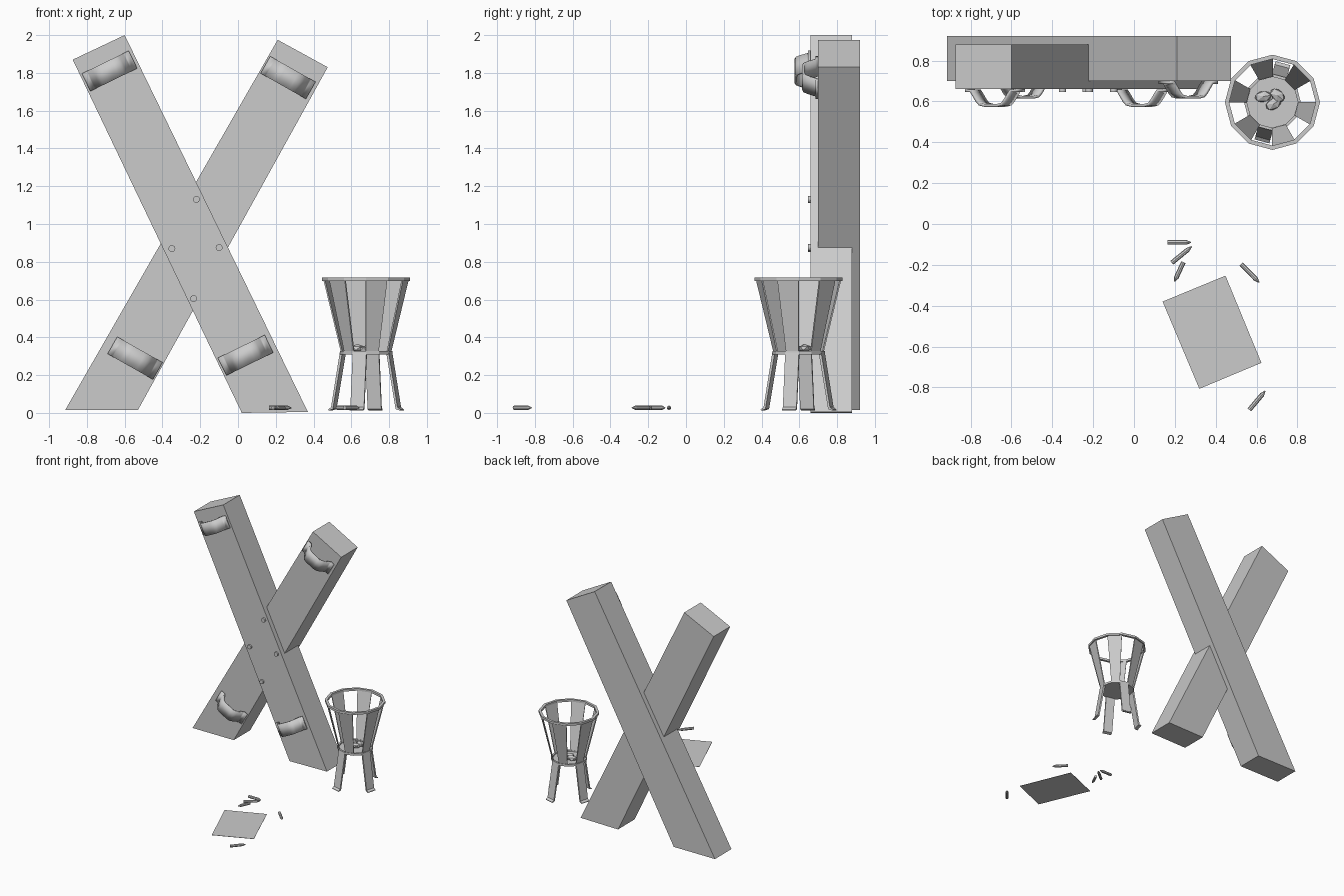
import bpy, bmesh, math
from math import sin, cos, pi, radians
from mathutils import Vector, Matrix

if "Cube" in bpy.data.objects:
    bpy.data.objects.remove(bpy.data.objects["Cube"])

grey = bpy.data.materials.new("plain_grey")
grey.use_nodes = True
grey.diffuse_color = (0.6, 0.6, 0.6, 1)
grey.node_tree.nodes["Principled BSDF"].inputs["Base Color"].default_value = (0.6, 0.6, 0.6, 1)


def finish(name, bm, smooth=False):
    """Turn a bmesh into a named object."""
    bmesh.ops.recalc_face_normals(bm, faces=bm.faces)
    mesh = bpy.data.meshes.new(name)
    bm.to_mesh(mesh)
    bm.free()
    mesh.materials.append(grey)
    ob = bpy.data.objects.new(name, mesh)
    bpy.context.collection.objects.link(ob)
    if smooth:
        bpy.ops.object.select_all(action='DESELECT')
        ob.select_set(True)
        bpy.context.view_layer.objects.active = ob
        bpy.ops.object.shade_smooth_by_angle(angle=radians(40))
    return ob


def prism(bm, points, offset):
    """Extrude a planar polygon by an offset vector."""
    face = bm.faces.new([bm.verts.new(p) for p in points])
    new = bmesh.ops.extrude_face_region(bm, geom=[face], use_keep_orig=True)["geom"]
    bmesh.ops.translate(bm, vec=offset, verts=[v for v in new if isinstance(v, bmesh.types.BMVert)])


# Crossed beams, cut level at the floor
def beam(name, corners, front, back):
    bm = bmesh.new()
    prism(bm, [(x, front, z) for x, z in corners], Vector((0, back - front, 0)))
    finish(name, bm)


beam("front_beam", [(-0.875, 1.87), (-0.60, 2.0), (0.37, 0.005), (0.02, 0)], 0.66, 0.88)
beam("back_beam", [(0.21, 1.975), (0.475, 1.83), (-0.53, 0.015), (-0.915, 0.015)], 0.70, 0.92)

# Bolts where the beams cross
for i, (x, z) in enumerate([(-0.22, 1.13), (-0.35, 0.87), (-0.10, 0.875), (-0.235, 0.605)]):
    bm = bmesh.new()
    bmesh.ops.create_cone(bm, cap_ends=True, segments=16, radius1=0.018, radius2=0.018, depth=0.06,
                          matrix=Matrix.Translation((x, 0.677, z)) @ Matrix.Rotation(pi / 2, 4, 'X'))
    finish(f"bolt_{i + 1}", bm, True)


# Bent straps: flat tabs with a rounded loop standing off the beam
def strap(name, x, y, z, tilt):
    half = [(0.138, 0), (0.108, 0), (0.10, 0.012), (0.075, 0.05), (0.06, 0.066), (0.035, 0.072)]
    path = [(-u, h) for u, h in half] + [(0, 0.072)] + [(u, h) for u, h in reversed(half)]
    bm = bmesh.new()
    rows = [[bm.verts.new((u, -h, w)) for w in (-0.052, 0.052)] for u, h in path]
    for a, b in zip(rows, rows[1:]):
        bm.faces.new((a[0], b[0], b[1], a[1]))
    bmesh.ops.recalc_face_normals(bm, faces=bm.faces)
    ob = finish(name, bm, True)
    ob.matrix_world = Matrix.Translation((x, y, z)) @ Matrix.Rotation(-radians(tilt), 4, 'Y')
    thick = ob.modifiers.new("thickness", 'SOLIDIFY')
    thick.thickness = 0.014
    thick.offset = 0


strap("upper_right_strap", -0.68, 0.653, 1.81, 26)
strap("lower_left_strap", 0.04, 0.653, 0.305, 26)
strap("upper_left_strap", 0.265, 0.693, 1.775, -29.5)
strap("lower_right_strap", -0.545, 0.693, 0.29, -29.5)

# Fire basket: twelve-sided rings, alternate slats, four legs
CENTRE = Vector((0.678, 0.596, 0))
STEP = pi / 6


def ring_point(r, angle, z):
    return CENTRE + Vector((r * cos(angle), r * sin(angle), z))


def ring(name, outer, inner, low, high):
    bm = bmesh.new()
    rings = [[bm.verts.new(ring_point(r, k * STEP, z)) for k in range(12)]
             for r, z in ((outer, low), (outer, high), (inner, high), (inner, low))]
    for a, b in zip(rings, rings[1:] + rings[:1]):
        for k in range(12):
            n = (k + 1) % 12
            bm.faces.new((a[k], a[n], b[n], b[k]))
    finish(name, bm)


ring("basket_rim", 0.233, 0.212, 0.698, 0.716)
ring("basket_lower_ring", 0.139, 0.125, 0.31, 0.328)

bm = bmesh.new()
prism(bm, [ring_point(0.13, k * STEP, 0.31) for k in range(12)], Vector((0, 0, 0.008)))
finish("basket_floor", bm)

for i in range(6):
    a = (2 * i + 1) * STEP
    bm = bmesh.new()
    quad = [ring_point(0.133, a, 0.32), ring_point(0.133, a + STEP, 0.32),
            ring_point(0.226, a + STEP, 0.705), ring_point(0.226, a, 0.705)]
    mid = a + STEP / 2
    prism(bm, quad, Vector((-cos(mid), -sin(mid), 0)) * 0.008)
    finish(f"basket_slat_{i + 1}", bm)

for i in range(4):
    mid = radians(75 + 90 * i)
    out = Vector((cos(mid), sin(mid), 0))
    side = Vector((-sin(mid), cos(mid), 0)) * 0.075
    # leg section with a small turned-out foot
    section = [(0.12, 0.32), (0.134, 0.32), (0.182, 0.03), (0.198, 0.018),
               (0.196, 0.012), (0.172, 0.02)]
    bm = bmesh.new()
    prism(bm, [CENTRE + out * r + Vector((0, 0, z)) - side / 2 for r, z in section], side)
    finish(f"basket_leg_{i + 1}", bm)

# Coals on the basket floor
for i, (x, y, z, turn) in enumerate([(0.632, 0.624, 0.342, 10), (0.703, 0.63, 0.342, -40),
                                     (0.683, 0.588, 0.337, 30)]):
    bm = bmesh.new()
    bmesh.ops.create_icosphere(bm, subdivisions=1, radius=1, matrix=Matrix.Translation((x, y, z))
                               @ Matrix.Rotation(radians(turn), 4, 'Z')
                               @ Matrix.Diagonal((0.045, 0.03, 0.022, 1)))
    finish(f"coal_{i + 1}", bm)

# Paper sheet on the floor
bm = bmesh.new()
prism(bm, [(0.14, -0.38, 0.014), (0.448, -0.253, 0.014), (0.624, -0.68, 0.014), (0.32, -0.807, 0.014)],
      Vector((0, 0, 0.002)))
finish("paper_sheet", bm)

# Crayons: hexagonal sticks with pointed tips, from blunt end to tip
for i, (x1, y1, x2, y2) in enumerate([(0.165, -0.09, 0.28, -0.09), (0.185, -0.19, 0.283, -0.11),
                                      (0.242, -0.187, 0.198, -0.282), (0.525, -0.197, 0.614, -0.287),
                                      (0.565, -0.91, 0.643, -0.817)]):
    start, end = Vector((x1, y1, 0.027)), Vector((x2, y2, 0.027))
    along = end - start
    turn = along.to_track_quat('Z', 'Y').to_matrix().to_4x4()
    bm = bmesh.new()
    for centre, tip, length in ((0.4, 0.0115, 0.8), (0.9, 0.002, 0.2)):
        bmesh.ops.create_cone(bm, cap_ends=True, segments=8, radius1=0.0115, radius2=tip,
                              depth=along.length * length,
                              matrix=Matrix.Translation(start + along * centre) @ turn)
    finish(f"crayon_{i + 1}", bm)
